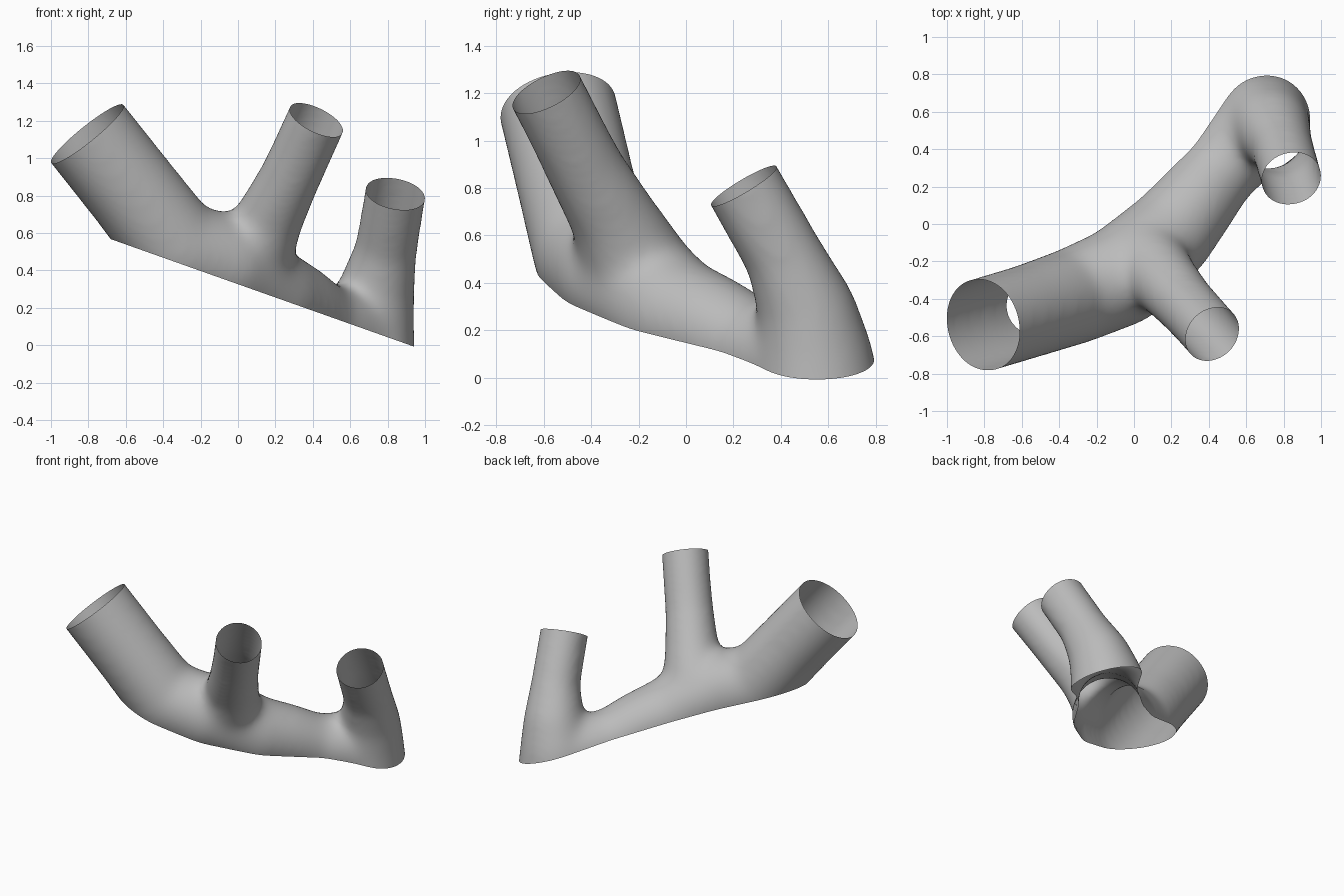
import bpy, bmesh
from mathutils import Vector, Matrix

if "Cube" in bpy.data.objects:
    bpy.data.objects.remove(bpy.data.objects["Cube"])

GROW = 0.008  # makes up for shrinkage during smoothing

# Open rims: centre, outward axis, radius
rims = {
    "wide": (Vector((-0.805, -0.54, 1.13)), Vector((-0.62, -0.17, 0.77)).normalized(), 0.247),
    "middle": (Vector((0.415, -0.59, 1.205)), Vector((0.41, -0.41, 0.82)).normalized(), 0.157),
    "end": (Vector((0.838, 0.245, 0.81)), Vector((0.17, -0.50, 0.84)).normalized(), 0.161),
}

# Paths below each rim: x, y, z, radius
paths = {
    "wide": [(-0.56, -0.465, 0.82, 0.247), (-0.32, -0.385, 0.51, 0.255), (-0.07, -0.28, 0.43, 0.265),
             (0.06, -0.17, 0.36, 0.255), (0.18, -0.06, 0.27, 0.245), (0.31, 0.10, 0.21, 0.225),
             (0.45, 0.28, 0.12, 0.205), (0.67, 0.53, 0.06, 0.24)],
    "middle": [(0.34, -0.50, 1.03, 0.158), (0.265, -0.42, 0.87, 0.161), (0.16, -0.30, 0.66, 0.18),
               (0.06, -0.21, 0.46, 0.225)],
    "end": [(0.79, 0.42, 0.50, 0.163), (0.735, 0.515, 0.27, 0.205), (0.695, 0.545, 0.08, 0.243),
            (0.68, 0.56, -0.10, 0.265)],
}


def sweep(bm, points):
    """Fill a path with closely spaced balls of changing radius."""
    for a, b in zip(points, points[1:]):
        pa, pb = Vector(a[:3]), Vector(b[:3])
        steps = max(2, int((pb - pa).length / 0.025))
        for i in range(steps + 1):
            t = i / steps
            radius = a[3] + (b[3] - a[3]) * t + GROW
            bmesh.ops.create_icosphere(bm, subdivisions=3, radius=radius,
                                       matrix=Matrix.Translation(pa.lerp(pb, t)))


# Tubes and trunk, each run a little past its rim
bm = bmesh.new()
for key, path in paths.items():
    centre, axis, radius = rims[key]
    sweep(bm, [(*(centre + axis * 0.1), radius)] + path)
mesh = bpy.data.meshes.new("branching_tube")
bm.to_mesh(mesh)
bm.free()
tube = bpy.data.objects.new("branching_tube", mesh)
bpy.context.collection.objects.link(tube)
bpy.context.view_layer.objects.active = tube
tube.select_set(True)

# Merge into one skin and soften the junctions
remesh = tube.modifiers.new("merge", 'REMESH')
remesh.mode = 'VOXEL'
remesh.voxel_size = 0.02
smooth = tube.modifiers.new("soften", 'SMOOTH')
smooth.factor = 0.5
smooth.iterations = 60
for name in ("merge", "soften"):
    bpy.ops.object.modifier_apply(modifier=name)


def cut(bm, faces, point, normal):
    """Remove everything beyond a plane, leaving an open edge."""
    edges = {e for f in faces for e in f.edges}
    verts = {v for f in faces for v in f.verts}
    bmesh.ops.bisect_plane(bm, geom=list(verts) + list(edges) + list(faces), dist=1e-5,
                           plane_co=point, plane_no=normal, clear_outer=True)


# Open the three rims and the sloping underside
bm = bmesh.new()
bm.from_mesh(tube.data)
for centre, axis, radius in rims.values():
    near = [f for f in bm.faces if (f.calc_center_median() - centre).length < 0.45]
    cut(bm, near, centre, axis)
cut(bm, bm.faces[:], Vector((0.92, 0, 0)), Vector((-0.56, 0, -1.58)))
bm.to_mesh(tube.data)
bm.free()

# Plain grey surface
grey = bpy.data.materials.new("grey")
grey.diffuse_color = (0.5, 0.5, 0.5, 1)
grey.use_nodes = True
grey.node_tree.nodes["Principled BSDF"].inputs["Base Color"].default_value = grey.diffuse_color
tube.data.materials.clear()
tube.data.materials.append(grey)
bpy.ops.object.shade_smooth()
